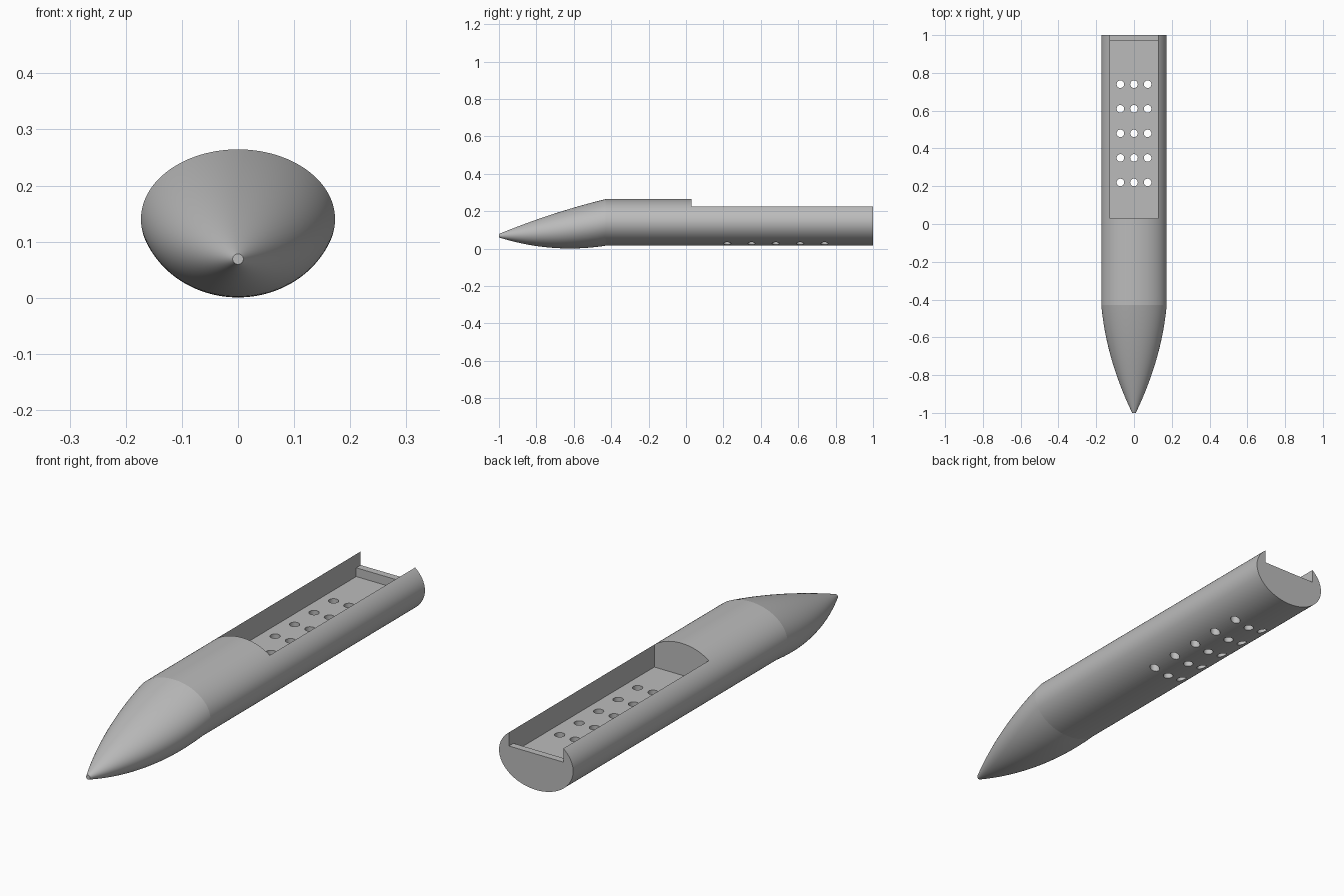
import bpy
import bmesh
import math

cube = bpy.data.objects.get("Cube")
if cube:
    bpy.data.objects.remove(cube, do_unlink=True)

SEGS = 128
RX, RZ, MID = 0.173, 0.1245, 0.14      # body ellipse
TIP, BASE, TAIL = -1.0, -0.43, 1.0     # stations along y

grey = bpy.data.materials.new("plain grey")
grey.use_nodes = True
GREY = (0.5, 0.5, 0.5, 1)
grey.diffuse_color = GREY
grey.node_tree.nodes["Principled BSDF"].inputs["Base Color"].default_value = GREY


def bezier(a, b, c, t):
    return a * (1 - t) ** 2 + 2 * b * t * (1 - t) + c * t * t


def make_object(name, bm):
    bmesh.ops.recalc_face_normals(bm, faces=bm.faces[:])
    mesh = bpy.data.meshes.new(name)
    bm.to_mesh(mesh)
    bm.free()
    mesh.materials.append(grey)
    obj = bpy.data.objects.new(name, mesh)
    bpy.context.collection.objects.link(obj)
    return obj


def box(name, lo, hi):
    bm = bmesh.new()
    bmesh.ops.create_cube(bm, size=1)
    for v in bm.verts:
        v.co = [a + (b - a) * (c + 0.5) for a, b, c in zip(lo, hi, v.co)]
    return make_object(name, bm)


def cut(target, cutter):
    mod = target.modifiers.new("cut", 'BOOLEAN')
    mod.operation = 'DIFFERENCE'
    mod.solver = 'EXACT'
    mod.object = cutter
    cutter.hide_render = True
    bpy.context.view_layer.update()
    result = bpy.data.meshes.new_from_object(
        target.evaluated_get(bpy.context.evaluated_depsgraph_get()))
    target.modifiers.clear()
    target.data = result
    bpy.data.objects.remove(cutter, do_unlink=True)


# Body: elliptical rings from the drooping nose tip to the flat tail
bm = bmesh.new()
RINGS = 28
stations = []
for i in range(RINGS + 1):
    t = (i / RINGS) ** 1.2
    stations.append((TIP + (BASE - TIP) * t,
                     RX * bezier(0.055, 0.85, 1, t),
                     RZ * bezier(0.075, 0.9, 1, t),
                     bezier(0.069, 0.083, MID, t)))
stations.append((TAIL, RX, RZ, MID))
rings = []
for y, rx, rz, cz in stations:
    angles = [math.tau * k / SEGS for k in range(SEGS)]
    rings.append([bm.verts.new((rx * math.cos(a), y, cz + rz * math.sin(a)))
                  for a in angles])
for r0, r1 in zip(rings, rings[1:]):
    for k in range(SEGS):
        n = (k + 1) % SEGS
        bm.faces.new((r0[k], r0[n], r1[n], r1[k]))
bm.faces.new(rings[0])
bm.faces.new(rings[-1])
body = make_object("hollowed_body", bm)

# Open tray, leaving a low lip across the tail
W, FLOOR, LIP = 0.127, 0.13, 0.167
cut(body, box("tray_cutter", (-W, 0.03, FLOOR), (W, 0.97, 0.5)))
cut(body, box("lip_cutter", (-W, 0.9, LIP), (W, 1.1, 0.5)))

# Drain holes through the tray floor
bm = bmesh.new()
for row in range(5):
    for col in (-1, 0, 1):
        made = bmesh.ops.create_cone(bm, cap_ends=True, segments=32,
                                     radius1=0.02, radius2=0.02, depth=0.4)
        bmesh.ops.translate(bm, verts=made["verts"],
                            vec=(0.072 * col, 0.22 + 0.13 * row, 0))
cut(body, make_object("hole_cutter", bm))

# Smooth shading, with a crease where the nose meets the body
bpy.ops.object.select_all(action='DESELECT')
body.select_set(True)
bpy.context.view_layer.objects.active = body
bpy.ops.object.shade_smooth_by_angle(angle=math.radians(30))
verts = body.data.vertices
for e in body.data.edges:
    if all(abs(verts[i].co.y - BASE) < 0.001 for i in e.vertices):
        e.use_edge_sharp = True
